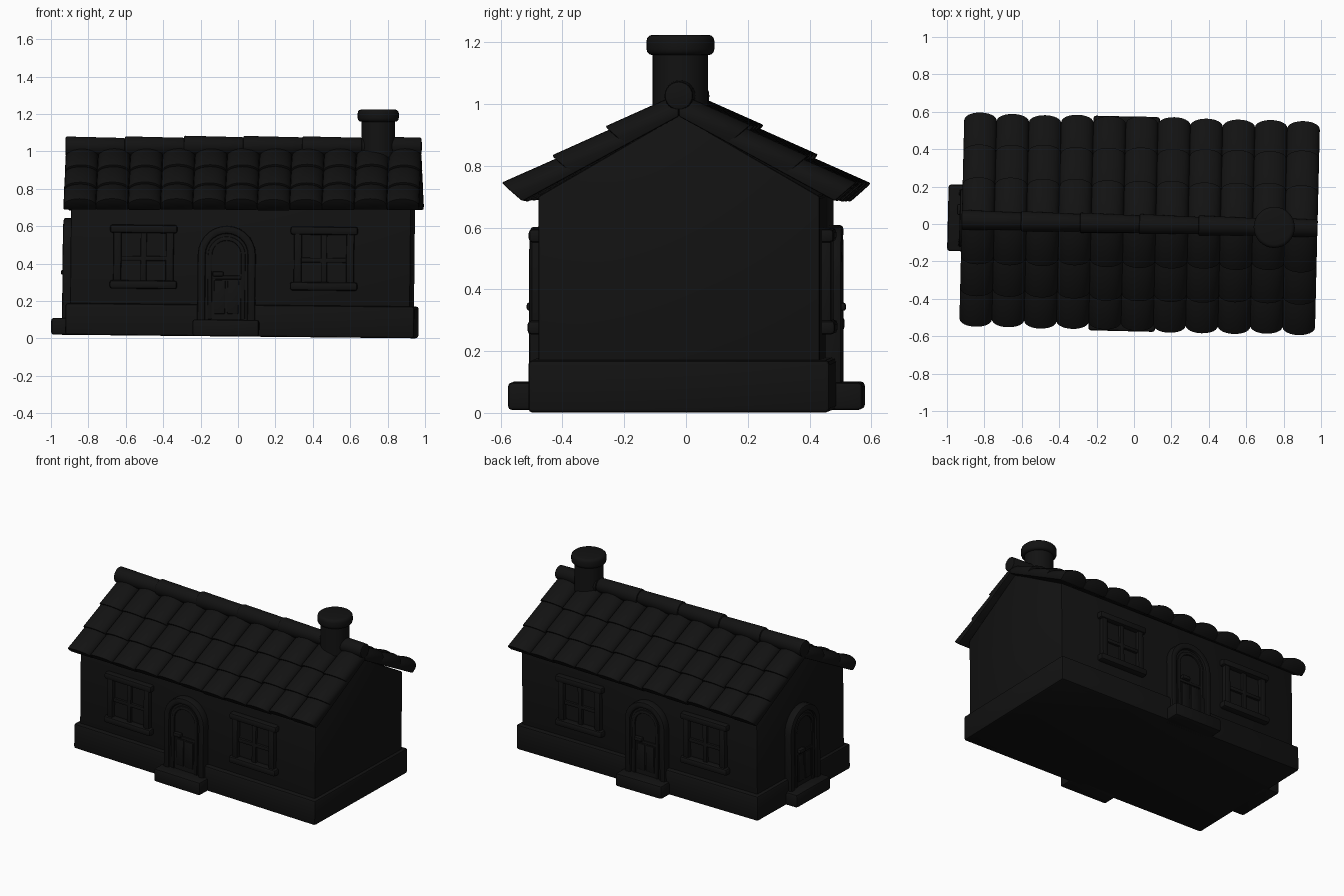
import bpy, bmesh, math, random
from mathutils import Matrix, Vector

if "Cube" in bpy.data.objects:
    bpy.data.objects.remove(bpy.data.objects["Cube"])

random.seed(4)
dark = bpy.data.materials.new("dark_paint")
dark.diffuse_color = (0.006, 0.006, 0.006, 1)
dark.use_nodes = True
dark.node_tree.nodes["Principled BSDF"].inputs["Base Color"].default_value = dark.diffuse_color

# The cottage sits slightly askew, like a hand-made toy
TURN = Matrix.Rotation(-0.024, 4, 'Z')
BODY = Matrix.Translation((0, 0, 0.01)) @ TURN @ Matrix.Rotation(0.01, 4, 'Y')


def finish(name, bm, matrix, bevel=0.0, segs=2):
    bmesh.ops.recalc_face_normals(bm, faces=bm.faces)
    if bevel:
        edges = [e for e in bm.edges if len(e.link_faces) == 2 and e.calc_face_angle() > 0.7]
        bmesh.ops.bevel(bm, geom=edges, offset=bevel, segments=segs, profile=0.5,
                        affect='EDGES', clamp_overlap=True)
    bm.transform(matrix)
    me = bpy.data.meshes.new(name)
    bm.to_mesh(me)
    bm.free()
    me.materials.append(dark)
    ob = bpy.data.objects.new(name, me)
    bpy.context.collection.objects.link(ob)
    return ob


def add_prism(bm, a, b):
    """Closed solid between two matching outlines."""
    va = [bm.verts.new(p) for p in a]
    vb = [bm.verts.new(p) for p in b]
    bm.faces.new(va)
    bm.faces.new(vb[::-1])
    n = len(va)
    for i in range(n):
        j = (i + 1) % n
        bm.faces.new((va[i], vb[i], vb[j], va[j]))


def relief(name, outline, w0, w1, matrix, bevel=0.008):
    """Outline (u right, v up) on a wall, from depth w0 out to w1."""
    bm = bmesh.new()
    add_prism(bm, [(u, -w0, v) for u, v in outline], [(u, -w1, v) for u, v in outline])
    return finish(name, bm, BODY @ matrix, bevel)


def rect(u0, u1, v0, v1):
    return [(u0, v0), (u1, v0), (u1, v1), (u0, v1)]


def arch(width, top, bottom=0.0, n=14):
    r = width / 2
    pts = [(r, bottom)]
    pts += [(r * math.cos(math.pi * i / n), top - r + r * math.sin(math.pi * i / n)) for i in range(n + 1)]
    return pts + [(-r, bottom)]


def box(name, x, y, z, bevel):
    bm = bmesh.new()
    add_prism(bm, [(u, y[0], v) for u, v in rect(*x, *z)], [(u, y[1], v) for u, v in rect(*x, *z)])
    return finish(name, bm, BODY, bevel)


# Walls with gables, and the plinth around them
CX, HX, HY = 0.02, 0.909, 0.456
gable = [(-HY, 0), (HY, 0), (HY, 0.70), (0, 0.965), (-HY, 0.70)]
bm = bmesh.new()
add_prism(bm, [(CX - HX, y, z) for y, z in gable], [(CX + HX, y, z) for y, z in gable])
finish("walls", bm, BODY, 0.008)
box("plinth", (CX - 0.933, CX + 0.933), (-0.488, 0.488), (0, 0.17), 0.014)


def door(side, matrix, top, step_out):
    relief(side + "_door_step", rect(-0.178, 0.178, 0, 0.09), -0.02, step_out, matrix, 0.014)
    ring = lambda wo, to, wi, ti, b: arch(wo, to, b) + arch(wi, ti, b)[::-1]
    relief(side + "_door_frame", ring(0.31, top, 0.225, top - 0.043, 0.05), -0.02, 0.050, matrix, 0.012)
    relief(side + "_door_leaf", arch(0.23, top - 0.04, 0.05), -0.02, 0.033, matrix, 0)
    relief(side + "_door_border", ring(0.20, top - 0.058, 0.155, top - 0.08, 0.09), 0.02, 0.042, matrix, 0.005)
    for u in (-0.036, 0.036):
        relief(side + "_door_panel", rect(u - 0.03, u + 0.03, 0.12, 0.30), 0.02, 0.041, matrix, 0.005)
    relief(side + "_door_rail", rect(-0.08, 0.08, 0.305, 0.325), 0.02, 0.041, matrix, 0.005)
    relief(side + "_door_handle", rect(-0.075, -0.015, 0.32, 0.347), 0.03, 0.062, matrix, 0.009)


def window(side, matrix):
    outer, inner = rect(-0.16, 0.16, 0.285, 0.575), rect(-0.125, 0.125, 0.305, 0.55)
    # frame built as four bars
    for s in (-1, 1):
        relief(side + "_window_jamb", rect(s * 0.14 - 0.021, s * 0.14 + 0.021, 0.27, 0.575), -0.02, 0.03, matrix)
    relief(side + "_window_sill", rect(-0.18, 0.18, 0.25, 0.295), -0.02, 0.042, matrix, 0.013)
    relief(side + "_window_lintel", rect(-0.18, 0.18, 0.548, 0.592), -0.02, 0.038, matrix, 0.013)
    relief(side + "_window_glass", inner, -0.02, 0.004, matrix, 0)
    relief(side + "_window_mullion", rect(-0.016, 0.016, 0.28, 0.56), -0.02, 0.02, matrix, 0.005)
    relief(side + "_window_crossbar", rect(-0.125, 0.125, 0.40, 0.425), -0.02, 0.019, matrix, 0.005)


def on_wall(x, y, angle):
    return Matrix.Translation((x, y, 0)) @ Matrix.Rotation(angle, 4, 'Z')


# Openings: front and back match, the left end has a door only
for side, y, ang in (("front", -HY, 0), ("back", HY, math.pi)):
    door(side, on_wall(-0.053, y, ang), 0.592, 0.118)
    for x in (-0.498, 0.467):
        window(side, on_wall(x, y, ang))
door("left", on_wall(CX - HX, 0.01, -math.pi / 2), 0.625, 0.107)

# Roof: overlapping barrel tiles, three rows on each slope
SLOPE, APEX = math.radians(28.5), 0.96
X0, X1, COLS = -0.92, 0.98, 11
PITCH = (X1 - X0) / COLS


def on_slope(x, s, h, side):
    """s runs down the slope, h is height off the underside."""
    y = s * math.cos(SLOPE) + h * math.sin(SLOPE)
    return Vector((x, side * y, APEX - s * math.sin(SLOPE) + h * math.cos(SLOPE)))


def tile_outline(cx, s, top, lean, side):
    w = PITCH / 2 + 0.001
    pts = [on_slope(cx - w, s, 0, side)]
    for i in range(13):
        u = -math.cos(math.pi * i / 12)
        h = top - 0.05 + 0.05 * math.sqrt(max(0, 1 - u * u))
        pts.append(on_slope(cx + u * w, s + lean * h, h, side))
    return pts + [on_slope(cx + w, s, 0, side)]


for side, label in ((-1, "front"), (1, "back")):
    bm = bmesh.new()
    for s_low, s_high in ((0.576, 0.36), (0.39, 0.16), (0.19, 0.0)):
        for c in range(COLS):
            cx = X0 + PITCH * (c + 0.5)
            j = random.uniform(-0.006, 0.006)
            add_prism(bm, tile_outline(cx, s_low + j, 0.086, 0.37, side),
                      tile_outline(cx, s_high, 0.066, -0.54 if s_high == 0 else 0, side))
    finish(label + "_roof_tiles", bm, TURN, 0.006)

# Ridge caps, each flaring over the next
for i in range(6):
    length = (X1 - X0) / 6
    bm = bmesh.new()
    bmesh.ops.create_cone(bm, cap_ends=True, segments=24, radius1=0.054, radius2=0.046,
                          depth=length + 0.004)
    place = Matrix.Translation((X0 + length * (i + 0.5), 0, 1.028 + random.uniform(-0.003, 0.003)))
    finish("ridge_cap", bm, TURN @ place @ Matrix.Rotation(math.pi / 2, 4, 'Y'), 0.008)

# Round chimney with a flat cap
for name, r, z0, z1, bev in (("chimney_shaft", 0.09, 0.97, 1.18, 0.0), ("chimney_cap", 0.11, 1.158, 1.224, 0.02)):
    bm = bmesh.new()
    bmesh.ops.create_cone(bm, cap_ends=True, segments=32, radius1=r, radius2=r, depth=z1 - z0)
    finish(name, bm, TURN @ Matrix.Translation((0.75, 0, (z0 + z1) / 2)), bev, 3)

bpy.ops.object.select_all(action='SELECT')
bpy.context.view_layer.objects.active = bpy.context.scene.objects["walls"]
bpy.ops.object.shade_smooth_by_angle(angle=math.radians(40))
